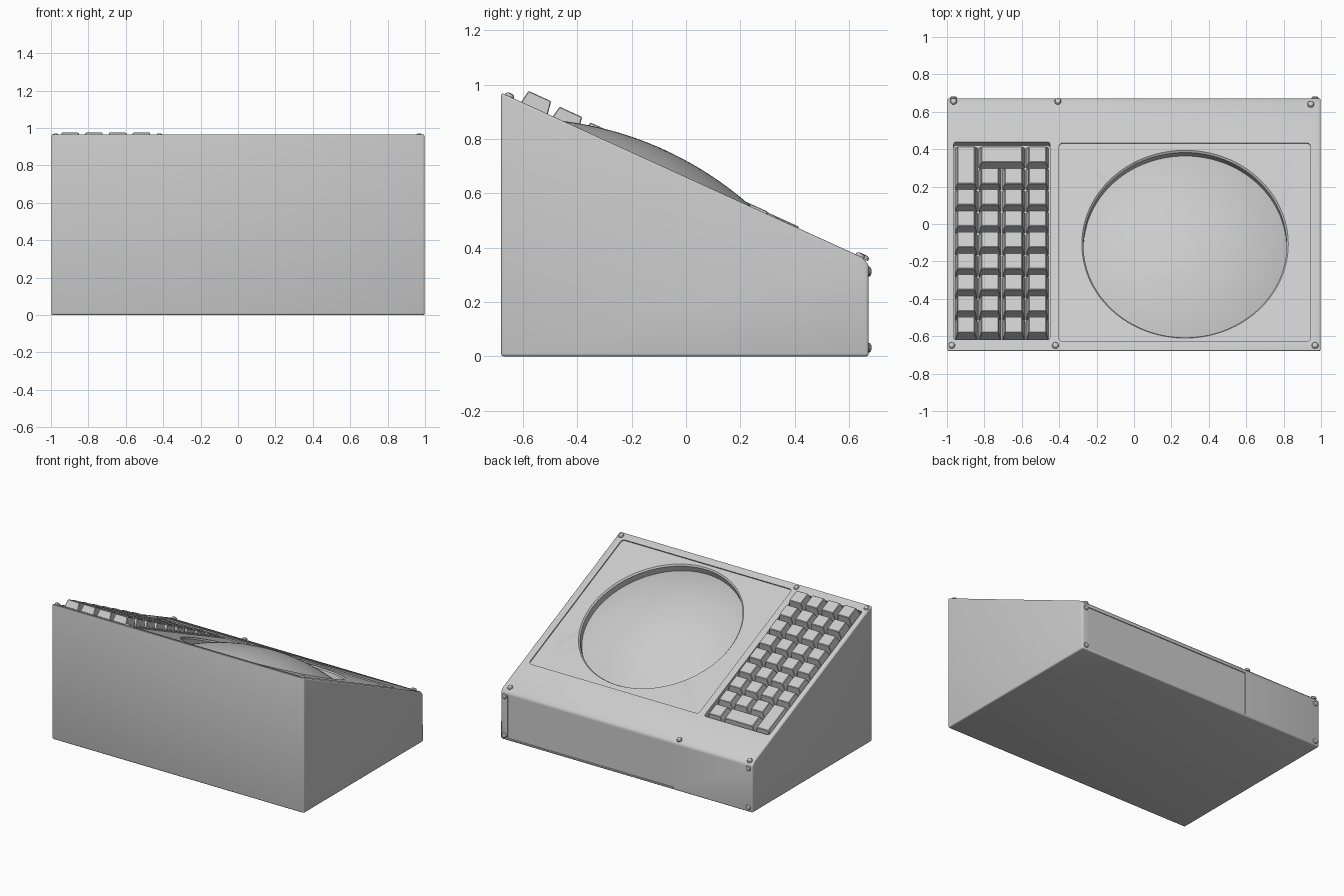
import bpy, bmesh, math
from mathutils import Matrix, Vector

if "Cube" in bpy.data.objects:
    bpy.data.objects.remove(bpy.data.objects["Cube"])

TILT = math.radians(24.5)
# Frame of the sloping deck: local x across, y down the slope, z out of the deck
DECK = Matrix.Translation((0, 0, 0.66)) @ Matrix.Rotation(-TILT, 4, 'X')
# Frame of the rear face: local z points backwards (+y), local y is world z
REAR = Matrix.Translation((0, 0.672, 0)) @ Matrix(((-1, 0, 0), (0, 0, 1), (0, 1, 0))).to_4x4()
C = math.cos(TILT)


def finish(name, bm, mat=Matrix()):
    bmesh.ops.recalc_face_normals(bm, faces=bm.faces)
    me = bpy.data.meshes.new(name)
    bm.to_mesh(me)
    bm.free()
    ob = bpy.data.objects.new(name, me)
    ob.matrix_world = mat
    bpy.context.collection.objects.link(ob)
    return ob


def frustum(name, x0, x1, y0, y1, z0, z1, inset=0.0, corner=0.0, mat=DECK):
    bm = bmesh.new()
    low = [bm.verts.new(p) for p in ((x0, y0, z0), (x1, y0, z0), (x1, y1, z0), (x0, y1, z0))]
    a, b, c, d = x0 + inset, x1 - inset, y0 + inset, y1 - inset
    top = [bm.verts.new(p) for p in ((a, c, z1), (b, c, z1), (b, d, z1), (a, d, z1))]
    bm.faces.new(low[::-1])
    bm.faces.new(top)
    for i in range(4):
        bm.faces.new((low[i], low[(i + 1) % 4], top[(i + 1) % 4], top[i]))
    if corner:
        edges = [e for e in bm.edges if abs(e.verts[0].co.z - e.verts[1].co.z) > 1e-4]
        bmesh.ops.bevel(bm, geom=edges, offset=corner, segments=4, profile=0.5, affect='EDGES')
    return finish(name, bm, mat)


def lathe(name, profile, centre, mat, n):
    # profile of (radius, height), first and last points on the axis
    bm = bmesh.new()
    cx, cy = centre
    rings = []
    for r, z in profile:
        if r < 1e-6:
            rings.append([bm.verts.new((cx, cy, z))] * n)
        else:
            rings.append([bm.verts.new((cx + r * math.cos(2 * math.pi * i / n),
                                        cy + r * math.sin(2 * math.pi * i / n), z)) for i in range(n)])
    for lo, hi in zip(rings, rings[1:]):
        for i in range(n):
            j = (i + 1) % n
            bm.faces.new(list(dict.fromkeys((lo[i], lo[j], hi[j], hi[i]))))
    return finish(name, bm, mat)


def activate(ob):
    bpy.ops.object.select_all(action='DESELECT')
    ob.select_set(True)
    bpy.context.view_layer.objects.active = ob


def bevel(ob, width, segments):
    activate(ob)
    m = ob.modifiers.new("edge_bevel", 'BEVEL')
    m.width, m.segments, m.limit_method = width, segments, 'ANGLE'
    bpy.ops.object.modifier_apply(modifier=m.name)


def cut(ob, cutter):
    cutter.hide_render = True
    activate(ob)
    m = ob.modifiers.new("cut", 'BOOLEAN')
    m.operation, m.solver, m.object = 'DIFFERENCE', 'EXACT', cutter
    bpy.context.view_layer.update()
    bpy.ops.object.modifier_apply(modifier=m.name)
    bpy.data.objects.remove(cutter)


def smooth(ob):
    activate(ob)
    bpy.ops.object.shade_smooth_by_angle(angle=math.radians(30))


# Wedge housing
bm = bmesh.new()
side = [(-0.68, 0), (-0.68, 0.97), (0.648, 0.3647), (0.672, 0.338), (0.672, 0)]
face = bm.faces.new([bm.verts.new((-0.998, y, z)) for y, z in side])
ext = bmesh.ops.extrude_face_region(bm, geom=[face])
bmesh.ops.translate(bm, vec=(1.996, 0, 0), verts=[v for v in ext["geom"] if isinstance(v, bmesh.types.BMVert)])
housing = finish("housing", bm)
bevel(housing, 0.01, 3)

# Recesses: screen panel, round screen opening, key well, rear panel
PANEL = 0.008
SCREEN = (0.273, -0.115)
cut(housing, frustum("panel_cutter", -0.402, 0.944, -0.69, 0.477, -PANEL, 0.1, corner=0.022))
cut(housing, lathe("screen_cutter", [(0, -0.1), (0.543, -0.1), (0.543, -PANEL - 0.01),
                                     (0.552, -PANEL), (0.552, 0.1), (0, 0.1)], SCREEN, DECK, 96))
cut(housing, frustum("well_cutter", -0.964, -0.45, -0.68, 0.482, -0.045, 0.1, corner=0.012))
cut(housing, frustum("rear_panel_cutter", -0.944, 0.376, 0.016, 0.322, -0.006, 0.1, mat=REAR))
smooth(housing)

# Bulging screen glass: a shallow spherical cap sunk into the opening
R, H, EDGE = 1.28, 0.058, 0.546
steps = 16
cap = []
for k in range(steps + 1):
    r = EDGE * k / steps
    cap.append((r, H - R + math.sqrt(R * R - r * r)))
smooth(lathe("screen_glass", cap + [(EDGE, -0.105), (0, -0.105)], SCREEN, DECK, 96))

# Keypad: 4 columns by 9 rows, with one tall key and one wide key at the lower end
PX, PY, X0, Y0 = 0.127, 0.1275, -0.961, -0.676


def key(col, row, cols=1, rows=1):
    gap = 0.002
    height = 0.048 - 0.0056 * (row + (rows - 1) / 2)
    ob = frustum(f"key_{row}_{col}", X0 + PX * col + gap, X0 + PX * (col + cols) - gap,
                 Y0 + PY * row + gap, Y0 + PY * (row + rows) - gap, -0.05, height, inset=0.016)
    bevel(ob, 0.003, 1)


for row in range(9):
    for col in range(4):
        if row < 7 or (row == 7 and col > 0):
            key(col, row)
key(0, 7, rows=2)
key(1, 8, cols=2)
key(3, 8)

# Domed screws on deck and rear face
DOME = [(0, -0.004), (0.018, -0.004), (0.018, 0.004), (0.014, 0.01), (0.007, 0.0125), (0, 0.013)]
deck_spots = [(-0.965, 0.655), (-0.407, 0.655), (0.945, 0.64), (-0.975, -0.65), (-0.42, -0.65), (0.968, -0.65)]
for i, (x, y) in enumerate(deck_spots):
    smooth(lathe(f"deck_screw_{i}", DOME, (x, y / C), DECK, 20))
rear_dome = [(r, z * 0.8) for r, z in DOME]
for i, (x, z) in enumerate([(-0.968, 0.312), (-0.968, 0.032), (0.965, 0.312), (0.965, 0.032)]):
    smooth(lathe(f"rear_screw_{i}", rear_dome, (x, z), REAR, 20))
